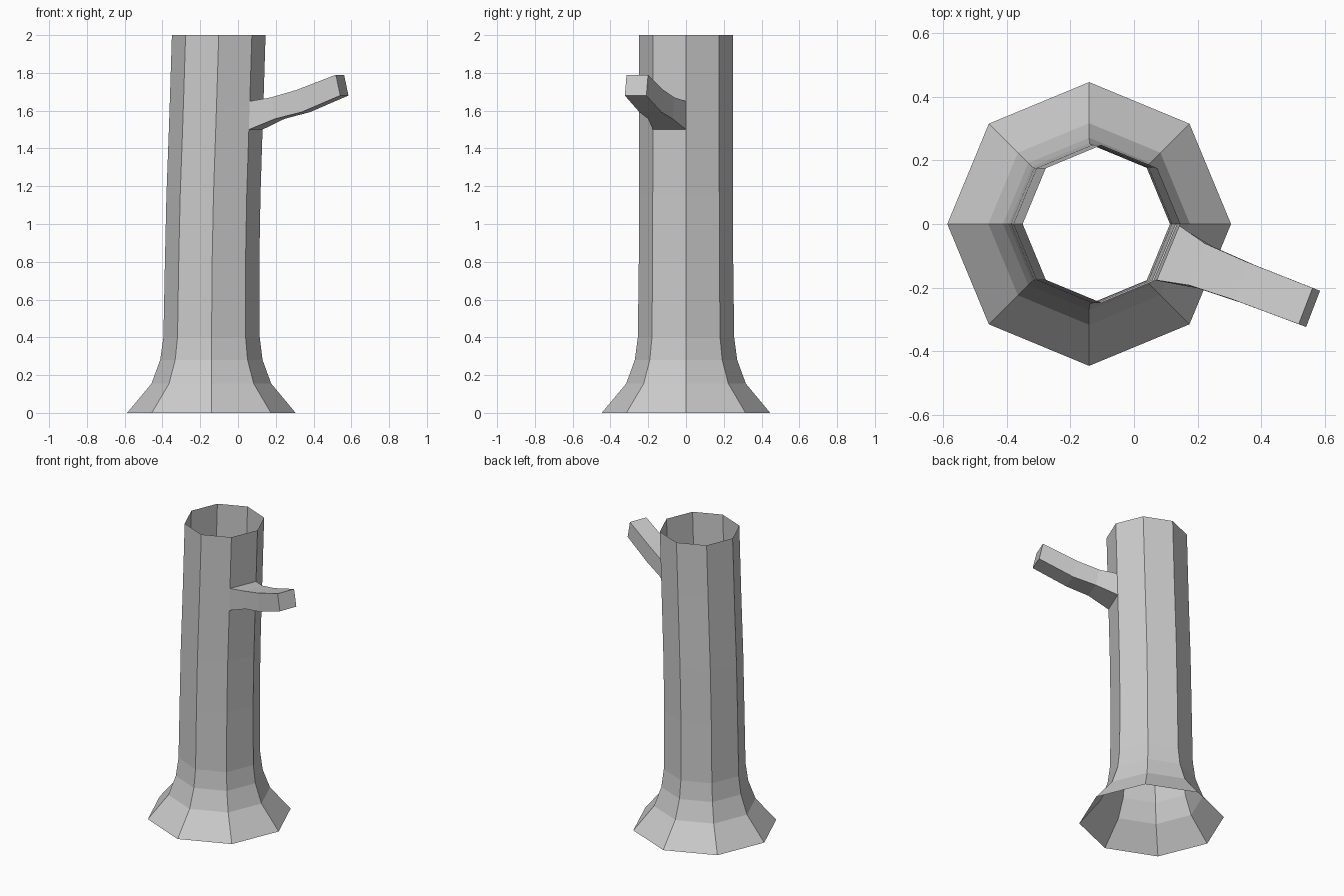
import bpy, bmesh
from math import cos, sin, pi, radians
from mathutils import Vector

if "Cube" in bpy.data.objects:
    bpy.data.objects.remove(bpy.data.objects["Cube"])


def make_object(name, bm):
    bmesh.ops.recalc_face_normals(bm, faces=bm.faces)
    mesh = bpy.data.meshes.new(name)
    bm.to_mesh(mesh)
    bm.free()
    obj = bpy.data.objects.new(name, mesh)
    bpy.context.collection.objects.link(obj)
    return obj


def bridge(bm, rings, skip=()):
    for i, (a, b) in enumerate(zip(rings, rings[1:])):
        n = len(a)
        for k in range(n):
            if (i, k) not in skip:
                j = (k + 1) % n
                bm.faces.new((a[k], a[j], b[j], b[k]))


# Trunk: open octagonal tube with flared foot and slight lean (z, centre x, radius)
SIDES = 8
profile = [(0, -.141, .446), (.155, -.141, .317), (.28, -.141, .271),
           (.4, -.14, .255), (.8, -.137, .25), (1.15, -.13, .249),
           (1.5, -.118, .248), (1.65, -.113, .248), (2, -.102, .248)]
bm = bmesh.new()
rings = [[bm.verts.new((cx + r * cos(2 * pi * k / SIDES), r * sin(2 * pi * k / SIDES), z))
          for k in range(SIDES)] for z, cx, r in profile]
# Corners of the trunk panel the branch grows from
base = [rings[i][k].co.copy() for i, k in ((6, 7), (6, 0), (7, 0), (7, 7))]
bridge(bm, rings, skip={(6, 7)})
make_object("trunk", bm)

# Branch: square tube bending upward (top reach, top z, bottom reach, bottom z, half width)
sections = [(.11, 1.67, .135, 1.557, .07), (.254, 1.71, .28, 1.592, .063),
            (.475, 1.79, .5, 1.68, .061)]
ang = radians(-21)
along = Vector((cos(ang), sin(ang), 0))
side = Vector((-sin(ang), cos(ang), 0))
origin = sum(base, Vector()) / 4
origin.z = 0
bm = bmesh.new()
rings = [[bm.verts.new(p) for p in base]]
for st, zt, sb, zb, w in sections:
    top = origin + along * st + Vector((0, 0, zt))
    low = origin + along * sb + Vector((0, 0, zb))
    rings.append([bm.verts.new(p) for p in
                  (low - side * w, low + side * w, top + side * w, top - side * w)])
bridge(bm, rings)
bm.faces.new(rings[-1])
make_object("branch", bm)
